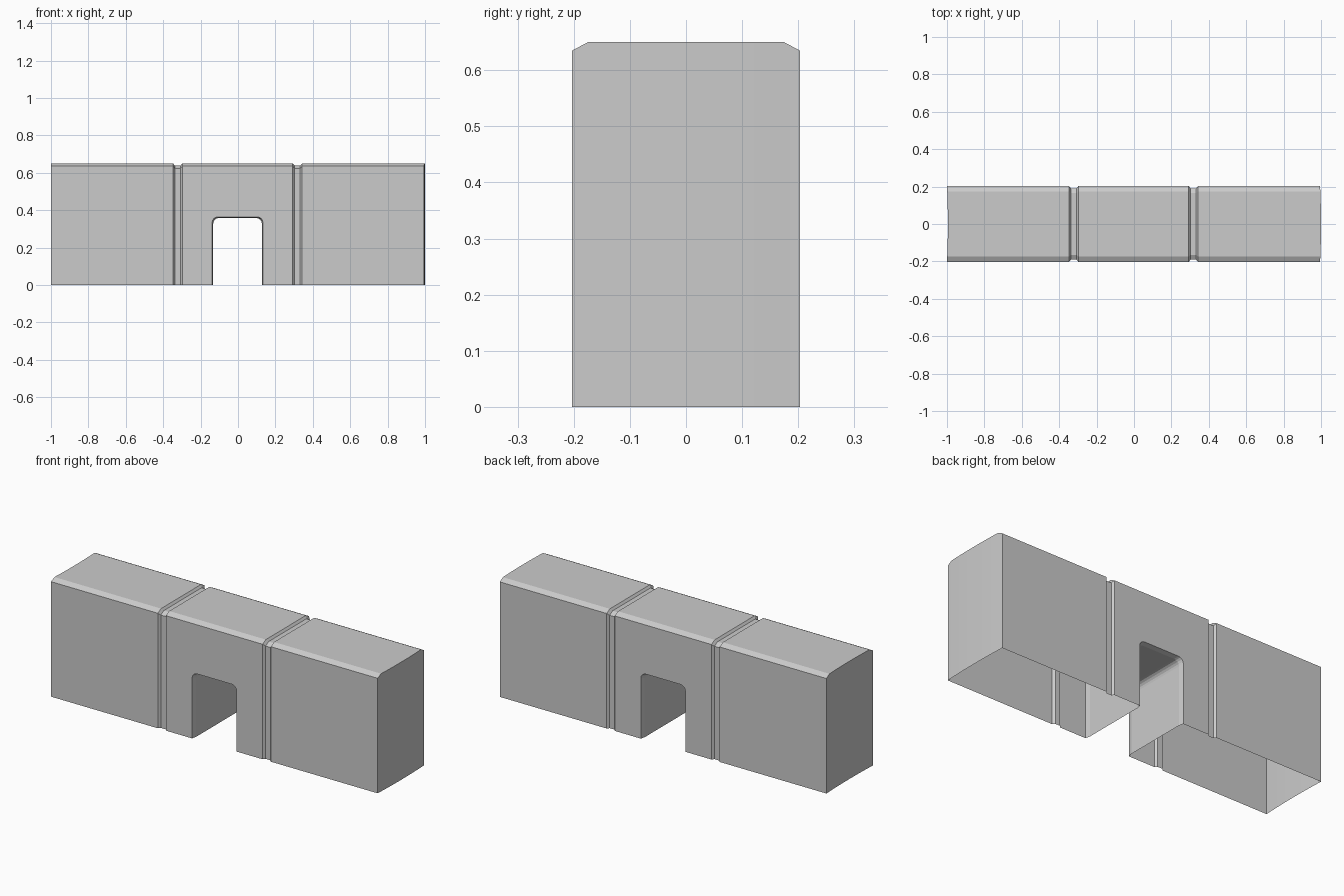
import bpy, bmesh
from math import pi, sin, cos

if "Cube" in bpy.data.objects:
    bpy.data.objects.remove(bpy.data.objects["Cube"])

W, H, D = 0.203, 0.65, 0.012      # half width, height, groove depth
CX = -0.0025                      # centre of the straight features
YS = [-W, -0.175, -0.12, -0.06, 0, 0.06, 0.12, 0.175, W]


def loft(name, rings, cap_strips=False):
    bm = bmesh.new()
    vs = [[bm.verts.new(p) for p in r] for r in rings]
    n = len(rings[0])
    for a, b in zip(vs, vs[1:]):
        for i in range(n):
            j = (i + 1) % n
            bm.faces.new((a[i], a[j], b[j], b[i]))
    for r in (vs[0], vs[-1]):
        if cap_strips:
            for i in range(n // 2 - 1):
                bm.faces.new((r[i], r[i + 1], r[n - 2 - i], r[n - 1 - i]))
        else:
            bm.faces.new(r)
    bmesh.ops.recalc_face_normals(bm, faces=bm.faces)
    me = bpy.data.meshes.new(name)
    bm.to_mesh(me)
    bm.free()
    ob = bpy.data.objects.new(name, me)
    bpy.context.collection.objects.link(ob)
    return ob


def section(x, inset=0, bow=0):
    # chamfered wall section, optionally shrunk (groove) or bowed (end)
    low, top = [], []
    for y in YS:
        px = x + bow * (1 - (y / W) ** 2)
        py = y * (W - inset) / W
        low.append((px, py, 0))
        top.append((px, py, (H - 0.015 if abs(y) == W else H) - inset))
    return low + top[::-1]


# Wall body with two grooves and slightly bowed ends
groove = [(-0.025, 0), (-0.015, D), (0.015, D), (0.025, 0)]
rings = [section(-1, 0, 0.005)]
for c in (-0.32, 0.32):
    rings += [section(CX + c + dx, d) for dx, d in groove]
rings.append(section(0.995, 0, 0.005))
wall = loft("wall_block", rings, True)


def arch(y, grow):
    # rounded doorway outline
    w, h, r = 0.130 + grow, 0.358 + grow, 0.03
    pts = [(CX + w, y, -0.1)]
    for sx, a0 in ((1, 0), (-1, pi / 2)):
        for k in range(5):
            a = a0 + k * pi / 8
            pts.append((CX + sx * (w - r) + r * cos(a), y, h - r + r * sin(a)))
    pts.append((CX - w, y, -0.1))
    return pts


# Doorway cutter, flared at both mouths
cutter = loft("doorway_cutter", [arch(y, g) for y, g in
              ((-0.3, 0.006), (-W, 0.006), (-W + 0.025, 0), (W - 0.025, 0), (W, 0.006), (0.3, 0.006))])
cutter.hide_render = True
mod = wall.modifiers.new("doorway", 'BOOLEAN')
mod.operation = 'DIFFERENCE'
mod.solver = 'EXACT'
mod.object = cutter
bpy.context.view_layer.objects.active = wall
wall.select_set(True)
bpy.ops.object.modifier_apply(modifier=mod.name)
bpy.data.objects.remove(cutter)

# Open underside
bm = bmesh.new()
bm.from_mesh(wall.data)
under = [f for f in bm.faces if all(v.co.z < 1e-4 for v in f.verts)]
bmesh.ops.delete(bm, geom=under, context='FACES')
bm.to_mesh(wall.data)
bm.free()
